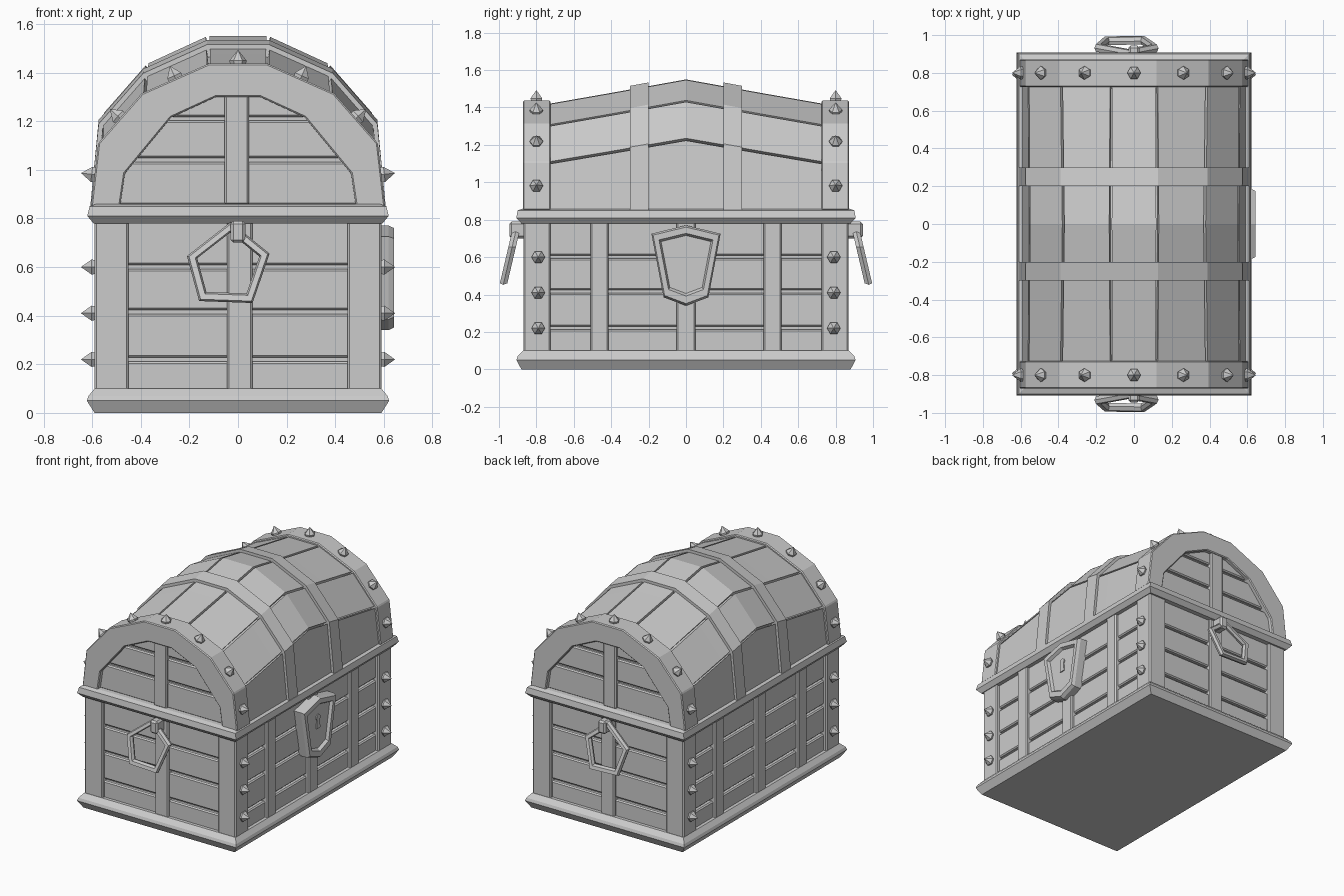
import bpy, bmesh, math
from mathutils import Vector

if "Cube" in bpy.data.objects:
    bpy.data.objects.remove(bpy.data.objects["Cube"])

grey = bpy.data.materials.new("plain grey")
grey.diffuse_color = (0.6, 0.6, 0.6, 1)
grey.use_nodes = True
grey.node_tree.nodes["Principled BSDF"].inputs["Base Color"].default_value = grey.diffuse_color


def loft(name, rings, loop=False, bevel=0):
    """Skin a list of point rings; cap the ends unless the rings form a loop."""
    bm = bmesh.new()
    vs = [[bm.verts.new(p) for p in r] for r in rings]
    n = len(vs[0])
    pairs = list(zip(vs, vs[1:])) + ([(vs[-1], vs[0])] if loop else [])
    for a, b in pairs:
        for i in range(n):
            j = (i + 1) % n
            bm.faces.new((a[i], a[j], b[j], b[i]))
    if not loop:
        bm.faces.new(vs[0])
        bm.faces.new(vs[-1])
    bmesh.ops.recalc_face_normals(bm, faces=bm.faces)
    me = bpy.data.meshes.new(name)
    bm.to_mesh(me)
    bm.free()
    me.materials.append(grey)
    ob = bpy.data.objects.new(name, me)
    bpy.context.collection.objects.link(ob)
    if bevel:
        m = ob.modifiers.new("chamfer", 'BEVEL')
        m.width, m.segments = bevel, 1
    return ob


def rect(hx, hy, z):
    return [(-hx, -hy, z), (hx, -hy, z), (hx, hy, z), (-hx, hy, z)]


def box(name, x, y, z, bevel=0.008):
    (x0, x1), (y0, y1) = sorted(x), sorted(y)
    return loft(name, [[(x0, y0, h), (x1, y0, h), (x1, y1, h), (x0, y1, h)] for h in z], bevel=bevel)


def spike(pos, direction):
    d = Vector(direction).normalized()
    q = d.to_track_quat('Z', 'Y')
    rings = []
    for r, h in ((.028, -.02), (.036, .012), (.001, .055)):
        rings.append([Vector(pos) + q @ Vector((r * math.cos(k * math.pi / 3), r * math.sin(k * math.pi / 3), h))
                      for k in range(6)])
    loft("spike", rings)


# base and middle rim
loft("base_rim", [rect(.59, .88, 0), rect(.622, .907, .05), rect(.615, .9, .07), rect(.59, .87, .10)])
loft("middle_rim", [rect(.595, .88, .78), rect(.62, .907, .81), rect(.61, .9, .85), rect(.58, .87, .86)])

# lower body: core, planks, posts
loft("body_core", [rect(.54, .82, .05), rect(.54, .82, .8)])
rows = [(.08, .212), (.228, .407), (.423, .592), (.608, .79)]
for s in (-1, 1):
    for row in rows:
        for y0, y1 in ((-.74, -.46), (-.46, 0), (0, .46), (.46, .74)):
            box("side_plank", (s * .5, s * .567), (y0, y1), row)
        box("end_plank", (-.47, .47), (s * .78, s * .847), row)
    for y0, y1 in ((-.51, -.415), (-.05, .05), (.415, .51)):
        box("side_post", (s * .5, s * .59), (y0, y1), (.07, .8))
    box("end_post", (-.045, .06), (s * .78, s * .865), (.07, .8))
    for t in (-1, 1):
        box("corner_post", (s * .45, s * .59), (t * .725, t * .868), (.07, .8))
        for z in (.22, .41, .60):
            spike((s * .59, t * .79, z), (s, 0, 0))

# lid cross-sections (half profiles) at the ends and the middle
END = [(.59, .85), (.56, 1.10), (.385, 1.30), (.12, 1.415)]
MID = [(.59, .85), (.555, 1.23), (.375, 1.435), (.125, 1.55)]


def profile(y, grow=1.0):
    t = min(abs(y) / .75, 1)
    half = [(m[0] * (1 - t) + e[0] * t, m[1] * (1 - t) + e[1] * t) for m, e in zip(MID, END)]
    full = half + [(-x, z) for x, z in reversed(half)]
    return [(x * grow, .85 + (z - .85) * grow) for x, z in full]


def at(y, pts):
    return [(x, y, z) for x, z in pts]


loft("lid_core", [at(y, profile(y, .95)) for y in (-.82, -.75, 0, .75, .82)])

# seven long lid planks with narrow gaps
for i in range(7):
    rings = []
    for y in (-.76, -.4, 0, .4, .76):
        o, n = profile(y), profile(y, .92)
        a, b = Vector(o[i]), Vector(o[i + 1])
        c, d = Vector(n[i]), Vector(n[i + 1])
        gap = (b - a).normalized() * .007
        rings.append(at(y, [a + gap, b - gap, d - gap, c + gap]))
    loft("lid_plank", rings)

# two lid bands
for s in (-1, 1):
    loft("lid_band", [at(s * y, profile(y, 1.03) + profile(y, .93)[::-1]) for y in (.2, .3)])

# end arches, end panels and spikes
OUT = [(.605, .85), (.575, 1.11), (.395, 1.315), (.12, 1.437)]
INN = [(.485, .85), (.465, .985), (.275, 1.215), (.09, 1.30)]
full = lambda h: h + [(-x, z) for x, z in reversed(h)]
out, inn = full(OUT), full(INN)
for s in (-1, 1):
    loft("end_arch", [at(s * y, out + inn[::-1]) for y in (.725, .872)], bevel=.006)
    for hw, z in ((.5, (.855, 1.032)), (.44, (1.048, 1.202)), (.3, (1.218, 1.34))):
        box("lid_end_plank", (-hw, hw), (s * .78, s * .842), z)
    box("lid_end_post", (-.055, .045), (s * .78, s * .862), (.855, 1.35))
    for a, b in zip(out, out[1:]):
        spike(((a[0] + b[0]) / 2, s * .8, (a[1] + b[1]) / 2), (b[1] - a[1], 0, a[0] - b[0]))

# lock plate with recessed middle and keyhole, right side only
SHIELD = [(-.185, .725), (0, .77), (.185, .725), (.12, .385), (0, .34), (-.12, .385)]


def shield(k, x):
    return [(x, y * k, .575 + (z - .575) * k) for y, z in SHIELD]


loft("lock_plate", [shield(1, .56), shield(1, .62), shield(.95, .642), shield(.78, .642), shield(.72, .622)])
hole = [(.022 * math.sin(math.radians(a)), .625 + .022 * math.cos(math.radians(a)))
        for a in range(-140, 141, 40)] + [(.02, .55), (-.02, .55)]
loft("keyhole", [[(x, y, z) for y, z in hole] for x in (.62, .629)])

# hanging pentagon handles with brackets
PENTA = [(-.03, .785), (-.21, .645), (-.16, .46), (.06, .452), (.13, .655)]
SECTION = [(1, 0), (.95, .02), (.8, .02), (.75, 0), (.8, -.02), (.95, -.02)]
for s in (-1, 1):
    rings = []
    for k, d in SECTION:
        ring = []
        for x, z in PENTA:
            x, z = -.04 + (x + .04) * k, .61 + (z - .61) * k
            ring.append((x, s * (.9 + (.78 - z) * .235 + d), z))
        rings.append(ring)
    loft("handle_ring", rings, loop=True)
    box("handle_bracket", (-.03, .03), (s * .85, s * .945), (.70, .79), bevel=.012)
